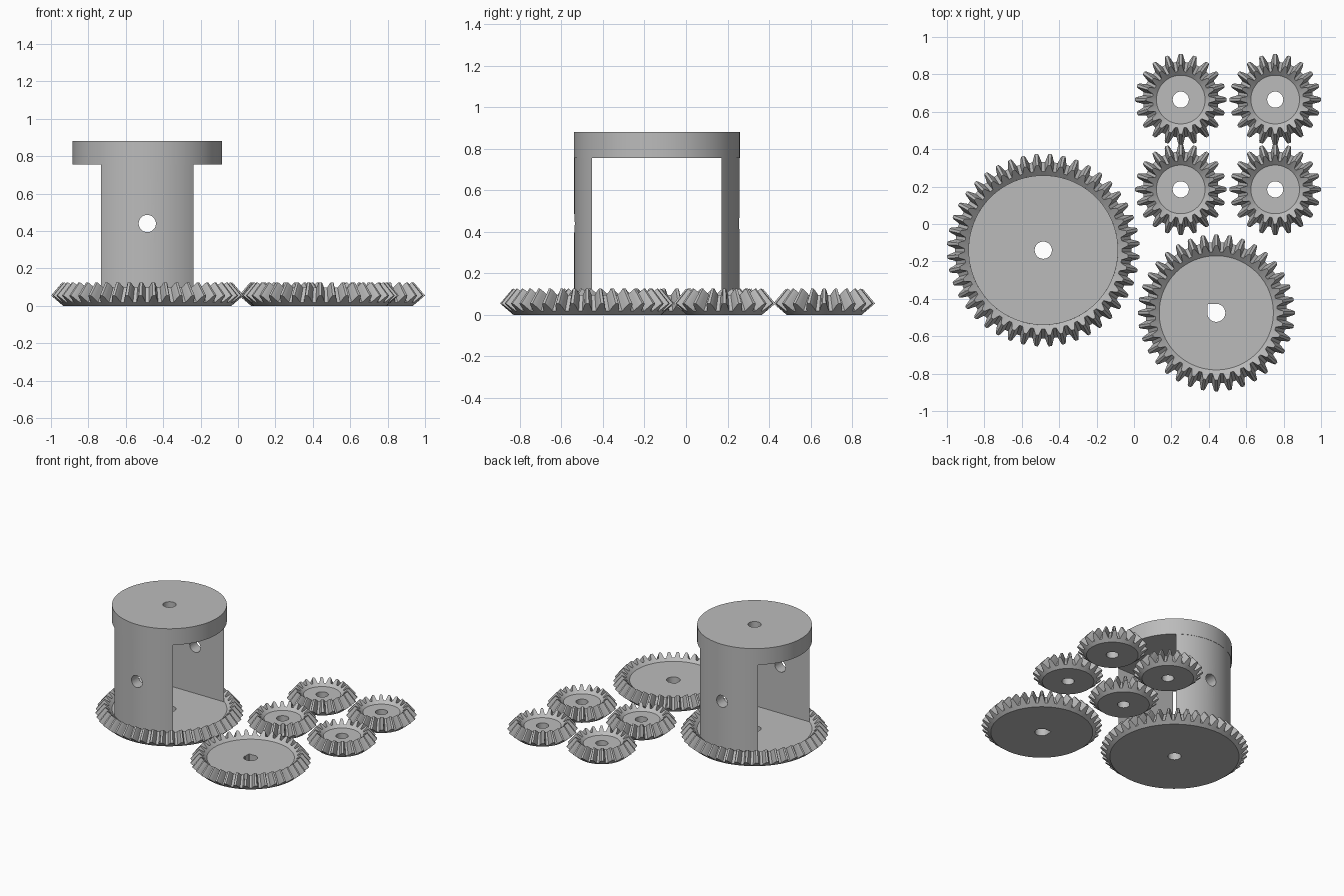
import bpy, bmesh
from math import sin, cos, pi, radians, acos

cube = bpy.data.objects.get("Cube")
if cube:
    bpy.data.objects.remove(cube, do_unlink=True)

grey = bpy.data.materials.new("plain_grey")
grey.use_nodes = True
colour = (0.5, 0.5, 0.5, 1)
grey.diffuse_color = colour
grey.node_tree.nodes["Principled BSDF"].inputs["Base Color"].default_value = colour


def finish(name, bm, location, angle=25):
    bmesh.ops.recalc_face_normals(bm, faces=bm.faces)
    mesh = bpy.data.meshes.new(name)
    bm.to_mesh(mesh)
    bm.free()
    mesh.materials.append(grey)
    obj = bpy.data.objects.new(name, mesh)
    bpy.context.collection.objects.link(obj)
    obj.location = location
    bpy.ops.object.select_all(action='DESELECT')
    obj.select_set(True)
    bpy.context.view_layer.objects.active = obj
    bpy.ops.object.shade_smooth_by_angle(angle=radians(angle))
    return obj


def loft(bm, rings, closed=True):
    """Join rings of points with quads; the last ring joins the first if closed."""
    loops = [[bm.verts.new(p) for p in ring] for ring in rings]
    pairs = list(zip(loops, loops[1:] + loops[:1]))
    for a, b in pairs if closed else pairs[:-1]:
        for i in range(len(a)):
            j = (i + 1) % len(a)
            bm.faces.new((a[i], a[j], b[j], b[i]))
    return loops


def round_bore(radius):
    return lambda a: radius


def keyed_bore(a):
    # round bore with one square corner
    if cos(a) < 0 < sin(a):
        return 0.046 / max(abs(cos(a)), abs(sin(a)))
    return 0.048


# Half of one tooth: (angle as a share of the pitch, height share from root to tip)
HALF_TOOTH = [(-0.36, 0), (-0.25, 0.45), (-0.18, 0.8), (-0.1, 1)]
TOOTH = HALF_TOOTH + [(-a, h) for a, h in reversed(HALF_TOOTH)]


def bevel_gear(name, x, y, radius, teeth, bore, phase=0.0):
    pitch = 2 * pi / teeth
    points = [(pi / 2 + (i + phase + a) * pitch, h)
              for i in range(teeth) for a, h in TOOTH]

    def ring(root, tip):
        return [((radius - root[0] + (root[0] - tip[0]) * h) * cos(a),
                 (radius - root[0] + (root[0] - tip[0]) * h) * sin(a),
                 root[1] + (tip[1] - root[1]) * h) for a, h in points]

    def hole(z):
        return [(bore(a) * cos(a), bore(a) * sin(a), z) for a, h in points]

    base, disc = (0.065, 0), (0.115, 0.078)
    bm = bmesh.new()
    loft(bm, [hole(0), ring(base, base),
              ring((0.043, 0.019), (0, 0.055)),     # outer tooth ends
              ring((0.094, 0.097), (0.06, 0.126)),  # inner tooth ends
              ring(disc, disc), hole(disc[1])])
    return finish(name, bm, (x, y, 0))


# Gears
HUB_X, HUB_Y = -0.485, -0.14
bevel_gear("carrier_ring_gear", HUB_X, HUB_Y, 0.515, 44, round_bore(0.046), 0.5)
bevel_gear("drive_gear", 0.44, -0.475, 0.42, 36, keyed_bore)
for row, gy in (("front", 0.185), ("back", 0.665)):
    for side, gx in (("right", 0.25), ("left", 0.755)):
        bevel_gear(f"{row}_{side}_small_gear", gx, gy, 0.245, 20, round_bore(0.043))


# Carrier cap: a thick disc with a central bore
def circle(radius, z, count=96):
    return [(radius * cos(2 * pi * i / count), radius * sin(2 * pi * i / count), z)
            for i in range(count)]


bm = bmesh.new()
loft(bm, [circle(0.046, 0.755), circle(0.4, 0.755), circle(0.4, 0.88), circle(0.046, 0.88)])
finish("carrier_cap", bm, (HUB_X, HUB_Y, 0))

# Carrier walls: solid circular segments with a shaft hole
WALL_R, CHORD, SHAFT_Z, STEPS = 0.398, 0.312, 0.44, 28
spread = acos(CHORD / WALL_R)
for name, side in (("front_carrier_wall", -1), ("back_carrier_wall", 1)):
    arc = [spread * (2 * i / STEPS - 1) for i in range(STEPS + 1)]
    bm = bmesh.new()
    bottom, top = loft(bm, [[(WALL_R * sin(a), side * WALL_R * cos(a), z) for a in arc]
                            for z in (0.07, 0.757)], closed=False)
    bm.faces.new(bottom)
    bm.faces.new(top)
    wall = finish(name, bm, (HUB_X, HUB_Y, 0))

    bpy.ops.mesh.primitive_cylinder_add(vertices=48, radius=0.046, depth=0.4,
                                        location=(HUB_X, HUB_Y + side * 0.36, SHAFT_Z),
                                        rotation=(pi / 2, 0, 0))
    cutter = bpy.context.object
    cutter.name = "shaft_hole_cutter"
    cutter.hide_render = True
    cutter.data.materials.append(grey)
    cut = wall.modifiers.new("shaft_hole", 'BOOLEAN')
    cut.operation, cut.solver, cut.object = 'DIFFERENCE', 'EXACT', cutter
    bpy.ops.object.select_all(action='DESELECT')
    wall.select_set(True)
    bpy.context.view_layer.objects.active = wall
    bpy.ops.object.modifier_apply(modifier=cut.name)
    bpy.data.objects.remove(cutter, do_unlink=True)
    bpy.ops.object.shade_smooth_by_angle(angle=radians(25))
